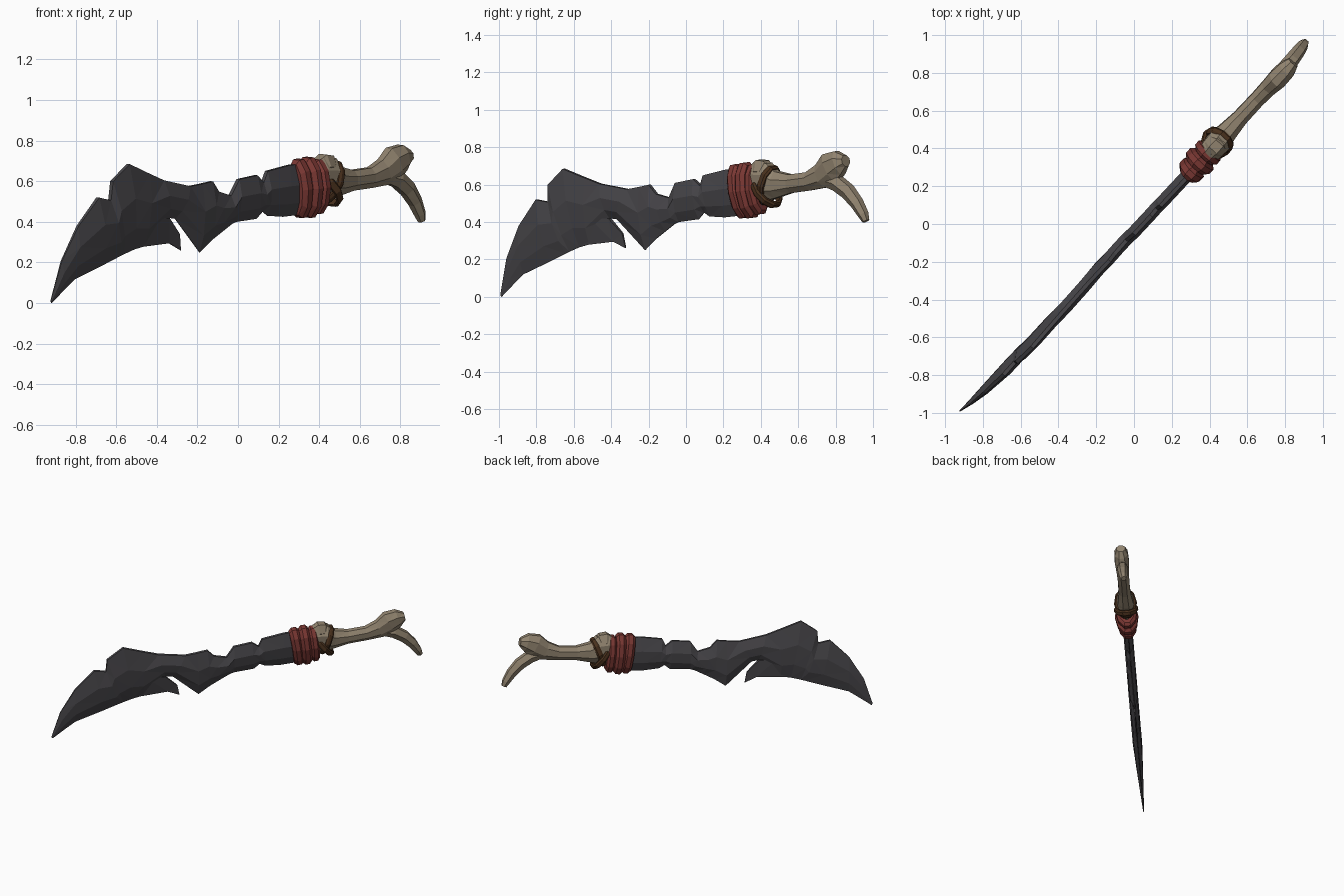
import bpy, bmesh, math
from mathutils import Vector

if "Cube" in bpy.data.objects:
    bpy.data.objects.remove(bpy.data.objects["Cube"])

N = Vector((1.095, -1.0, -0.12)).normalized()   # flat side of the weapon


def place(x, z, n=0.0):
    """Point in the leaning weapon plane, pushed n off it."""
    return Vector((x, 1.095 * x - 0.12 * z + 0.02, z)) + N * n


def material(name, color):
    m = bpy.data.materials.new(name)
    m.diffuse_color = (*color, 1)
    m.use_nodes = True
    m.node_tree.nodes["Principled BSDF"].inputs["Base Color"].default_value = m.diffuse_color
    return m


STEEL = material("dark_steel", (0.066, 0.063, 0.070))
BONE = material("bone", (0.285, 0.23, 0.16))
RED = material("red_cloth", (0.20, 0.04, 0.034))
LEATHER = material("brown_leather", (0.066, 0.030, 0.012))


def loft(name, rings, mat, closed=False):
    """Skin a list of equal rings; cap the ends unless closed."""
    bm = bmesh.new()
    vs = [[bm.verts.new(p) for p in r] for r in rings]
    k = len(rings[0])
    for i in range(len(vs) if closed else len(vs) - 1):
        a, b = vs[i], vs[(i + 1) % len(vs)]
        for j in range(k):
            bm.faces.new((a[j], a[(j + 1) % k], b[(j + 1) % k], b[j]))
    if not closed:
        bm.faces.new(vs[0])
        bm.faces.new(vs[-1])
    bmesh.ops.remove_doubles(bm, verts=bm.verts, dist=0.0005)
    bmesh.ops.triangulate(bm, faces=bm.faces)
    bmesh.ops.recalc_face_normals(bm, faces=bm.faces)
    me = bpy.data.meshes.new(name)
    bm.to_mesh(me)
    bm.free()
    me.materials.append(mat)
    ob = bpy.data.objects.new(name, me)
    bpy.context.collection.objects.link(ob)
    return ob


# Blade: stations of back edge (x, z) and cutting edge (x, z), tip to grip
stations = [
    (-.923, .012, -.918, .0), (-.87, .207, -.855, .065), (-.79, .38, -.80, .12),
    (-.69, .52, -.66, .19), (-.632, .507, -.58, .232), (-.622, .60, -.56, .242),
    (-.54, .685, -.51, .265), (-.44, .637, -.46, .28), (-.37, .605, -.345, .42),
    (-.24, .576, -.31, .415), (-.18, .588, -.19, .25), (-.13, .60, -.13, .31),
    (-.10, .55, -.08, .35), (-.04, .53, -.03, .39), (0, .61, -.01, .40),
    (.09, .63, .09, .415), (.12, .595, .12, .45), (.14, .65, .145, .43),
    (.25, .68, .22, .425), (.34, .69, .34, .44)]
# Cross-section down one side: share of the height, half thickness
section = [(0, .010), (.4, .034), (.75, .026), (1, .002)]
rings = []
for i, (xt, zt, xb, zb) in enumerate(stations):
    taper = min(1, .1 + .3 * i)
    side = [(xt + (xb - xt) * f, zt + (zb - zt) * f, t * taper) for f, t in section]
    rings.append([place(x, z, t) for x, z, t in side] +
                 [place(x, z, -t) for x, z, t in reversed(side)])
loft("blade", rings, STEEL)

# Barb beside the notch in the cutting edge
barb = [(-.49, .275), (-.34, .295), (-.283, .26), (-.29, .34), (-.345, .42), (-.43, .42)]
thick = [.004, .004, .003, .006, .012, .02]
loft("blade_barb", [[place(x, z, s * t) for (x, z), t in zip(barb, thick)]
                    for s in (-1, 1)], STEEL)


def band(name, top, bottom, half_n, width, mat, depth=.022, sides=10):
    """Faceted strap looped around the grip between two plane points."""
    a, b = place(*top), place(*bottom)
    mid, arm = (a + b) / 2, (a - b) / 2
    up, reach = arm.normalized(), arm.length
    along = up.cross(N)
    profile = [(-.5, -depth), (-.5, -depth * .4), (-.2, 0), (.25, 0),
               (.5, -depth * .4), (.5, -depth)]
    loops = []
    for i in range(sides):
        t = 2 * math.pi * (i + .5) / sides
        loops.append([mid + up * math.cos(t) * (reach + r) + N * math.sin(t) * (half_n + r)
                      + along * w * width for w, r in profile])
    loft(name, loops, mat, closed=True)


# Red cloth wraps over the blade root
band("cloth_wrap_1", (.297, .715), (.312, .415), .072, .072, RED, .05)
band("cloth_wrap_2", (.345, .725), (.350, .415), .084, .070, RED, .05)
band("cloth_wrap_3", (.388, .715), (.392, .435), .078, .064, RED, .05)
# Crossed leather ties
band("leather_tie_upper", (.485, .705), (.42, .49), .083, .042, LEATHER)
band("leather_tie_lower", (.395, .635), (.478, .48), .088, .042, LEATHER)


def limb(name, path, sides=8):
    """Bone shaft along (x, z, half height, half depth), square to its path."""
    loops = []
    for i, (x, z, h, d) in enumerate(path):
        p, q = path[max(i - 1, 0)], path[min(i + 1, len(path) - 1)]
        tangent = place(q[0], q[1]) - place(p[0], p[1])
        up = N.cross(tangent).normalized()
        loops.append([place(x, z) + up * h * math.cos(2 * math.pi * (j + .5) / sides)
                      + N * d * math.sin(2 * math.pi * (j + .5) / sides)
                      for j in range(sides)])
    loft(name, loops, BONE)


# Bone handle with a swollen joint at each end
limb("bone_handle", [
    (.36, .59, .08, .05), (.41, .615, .115, .065), (.45, .615, .11, .07),
    (.49, .60, .078, .058), (.56, .605, .054, .046), (.65, .618, .054, .044),
    (.715, .645, .072, .048), (.765, .69, .09, .056), (.81, .718, .07, .052),
    (.842, .727, .032, .034)])
# Raised knuckle at the guard end
limb("bone_knuckle", [(.395, .665, .05, .04), (.42, .675, .068, .055),
                      (.445, .675, .062, .052), (.468, .665, .03, .03)], 6)
# Curved spur hooking down from the pommel
limb("bone_spur", [
    (.725, .625, .035, .03), (.785, .61, .048, .042), (.835, .562, .045, .04),
    (.872, .50, .038, .036), (.896, .44, .030, .030), (.905, .405, .020, .020)], 6)
